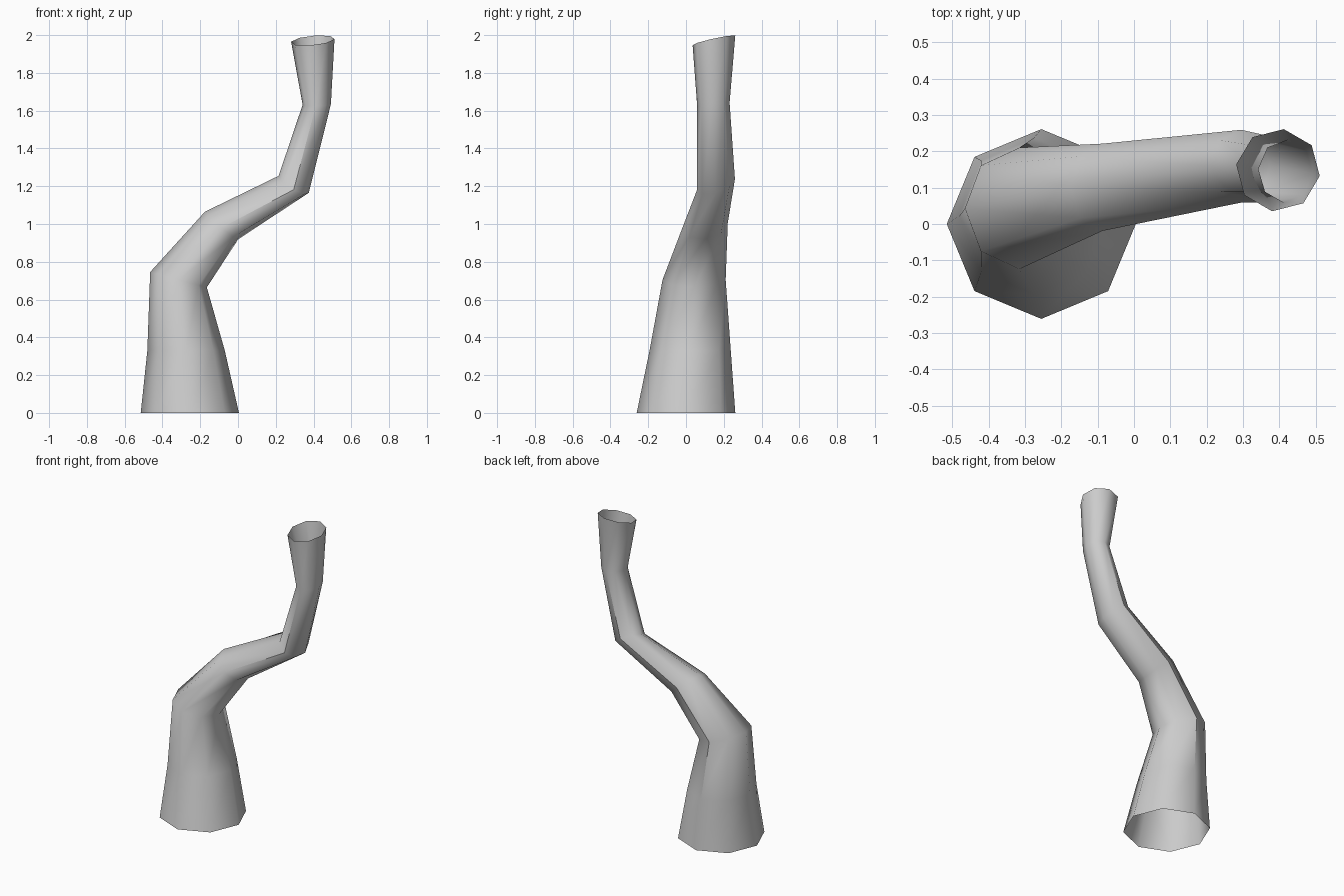
import bpy, bmesh, math

if "Cube" in bpy.data.objects:
    bpy.data.objects.remove(bpy.data.objects["Cube"])

SIDES = 8
# Rings along the trunk: centre x, y, z, radius in x, radius in y,
# slope of the ring plane along x and y, twist in degrees
RINGS = [
    (-0.255, 0.000, 0.000, 0.260, 0.261, 0.00, 0.00, 0),
    (-0.275, 0.022, 0.330, 0.205, 0.215, 0.00, 0.00, 0),
    (-0.315, 0.043, 0.705, 0.150, 0.167, -0.27, 0.00, 0),
    (-0.087, 0.101, 0.992, 0.088, 0.120, -0.83, 0.10, 0),
    (0.295, 0.159, 1.210, 0.080, 0.100, -0.56, 0.28, 0),
    (0.417, 0.145, 1.633, 0.075, 0.086, 0.03, 0.10, -4),
    (0.396, 0.148, 1.972, 0.116, 0.114, 0.09, 0.22, -8),
]

bm = bmesh.new()
loops = []
for cx, cy, cz, rx, ry, sx, sy, twist in RINGS:
    loop = []
    for i in range(SIDES):
        a = math.tau * i / SIDES + math.radians(twist)
        dx, dy = rx * math.cos(a), ry * math.sin(a)
        loop.append(bm.verts.new((cx + dx, cy + dy, cz + sx * dx + sy * dy)))
    loops.append(loop)

# Skin between neighbouring rings, both ends left open
for low, high in zip(loops, loops[1:]):
    for i in range(SIDES):
        j = (i + 1) % SIDES
        bm.faces.new((low[i], low[j], high[j], high[i]))

mesh = bpy.data.meshes.new("trunk")
bm.to_mesh(mesh)
bm.free()
trunk = bpy.data.objects.new("trunk", mesh)
bpy.context.collection.objects.link(trunk)

# Smooth bark with only the tightest folds kept sharp
bpy.context.view_layer.objects.active = trunk
trunk.select_set(True)
bpy.ops.object.shade_smooth_by_angle(angle=math.radians(48))
